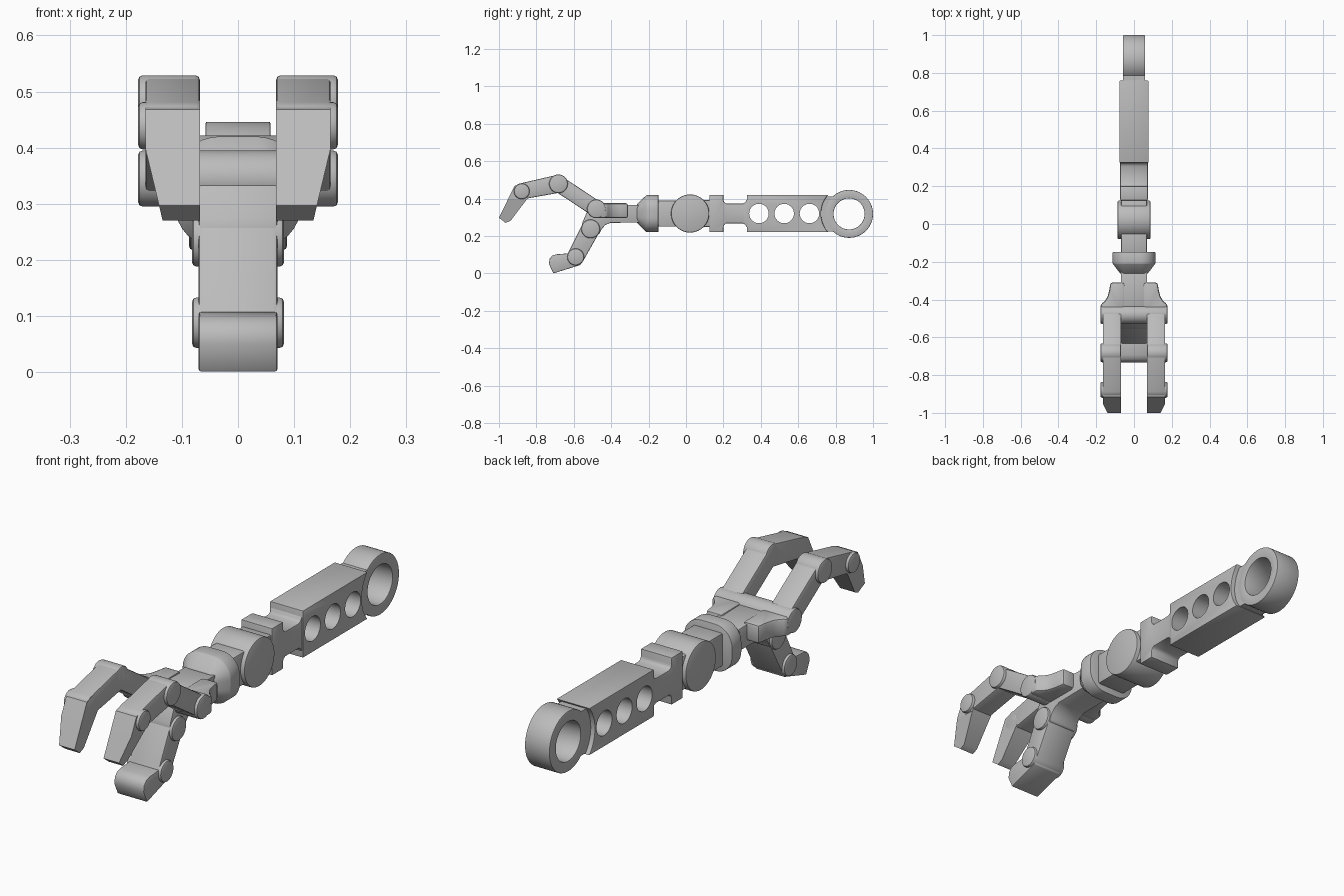
import bpy, bmesh, math

if "Cube" in bpy.data.objects:
    bpy.data.objects.remove(bpy.data.objects["Cube"])

grey = bpy.data.materials.new("plain_grey")
grey.diffuse_color = (0.5, 0.5, 0.5, 1)
grey.use_nodes = True
grey.node_tree.nodes["Principled BSDF"].inputs["Base Color"].default_value = grey.diffuse_color
Z0 = 0.32            # height of the arm axis
RY, RZ = 0.872, 0.318  # shoulder ring centre


def activate(ob):
    bpy.ops.object.select_all(action='DESELECT')
    ob.select_set(True)
    bpy.context.view_layer.objects.active = ob


def finish(name, bm, bevel=0.0):
    bmesh.ops.recalc_face_normals(bm, faces=bm.faces)
    me = bpy.data.meshes.new(name)
    bm.to_mesh(me)
    bm.free()
    me.materials.append(grey)
    ob = bpy.data.objects.new(name, me)
    bpy.context.collection.objects.link(ob)
    activate(ob)
    if bevel:
        m = ob.modifiers.new("bevel", 'BEVEL')
        m.width, m.segments = bevel, 2
        m.limit_method, m.angle_limit = 'ANGLE', math.radians(35)
        bpy.ops.object.modifier_apply(modifier=m.name)
    bpy.ops.object.shade_smooth_by_angle(angle=math.radians(32))
    return ob


def loft(name, rings, bevel=0.0):
    """Skin between closed rings of points and cap both ends."""
    bm = bmesh.new()
    vs = [[bm.verts.new(p) for p in r] for r in rings]
    n = len(vs[0])
    for a, b in zip(vs, vs[1:]):
        for i in range(n):
            j = (i + 1) % n
            bm.faces.new((a[i], a[j], b[j], b[i]))
    bm.faces.new(vs[0])
    bm.faces.new(vs[-1])
    return finish(name, bm, bevel)


def prism(name, pts, x0, x1, bevel=0.006):
    """Side profile of (y, z) points extruded along x; x may depend on z."""
    fx = x1 if callable(x1) else (lambda z: x1)
    return loft(name, [[(x0, y, z) for y, z in pts],
                       [(fx(z), y, z) for y, z in pts]], bevel)


def arc(y, z, r, a0, a1, n):
    return [(y + r * math.cos(math.radians(a0 + (a1 - a0) * i / n)),
             z + r * math.sin(math.radians(a0 + (a1 - a0) * i / n)))
            for i in range(n + 1)]


def disc(name, c, r, x0, x1, bevel=0.006, n=40):
    return prism(name, arc(c[0], c[1], r, 0, 360, n)[:-1], x0, x1, bevel)


def link(name, p, q, r1, r2, x0, x1):
    a = math.degrees(math.atan2(q[1] - p[1], q[0] - p[0]))
    pts = arc(*p, r1, a + 90, a + 270, 12) + arc(*q, r2, a - 90, a + 90, 12)
    return prism(name, pts, x0, x1)


def box(name, y0, y1, hz, hx, bevel=0.006):
    return prism(name, [(y0, Z0 - hz), (y1, Z0 - hz), (y1, Z0 + hz), (y0, Z0 + hz)],
                 -hx, hx, bevel)


# shoulder ring
bm = bmesh.new()
N = 56
loops = []
for r, x in ((0.128, -0.058), (0.128, 0.058), (0.083, 0.058), (0.083, -0.058)):
    loops.append([bm.verts.new((x, y, z)) for y, z in arc(RY, RZ, r, 0, 360, N)[:-1]])
for k in range(4):
    a, b = loops[k], loops[(k + 1) % 4]
    for i in range(N):
        j = (i + 1) % N
        bm.faces.new((a[i], a[j], b[j], b[i]))
finish("shoulder_ring", bm, 0.003)

# core joining ring and upper arm
h = 0.094
t = math.degrees(math.asin(h / 0.12))
prism("shoulder_core", [(0.716, RZ + h)] + arc(RY, RZ, 0.12, 180 - t, 180 + t, 16)
      + [(0.716, RZ - h)], -0.058, 0.058, 0)

# upper arm with concave end and three through holes
t = math.degrees(math.asin(0.1 / 0.15))
arm = prism("upper_arm", [(0.325, Z0 + 0.1)] + arc(RY, Z0, 0.15, 180 - t, 180 + t, 16)
            + [(0.325, Z0 - 0.1)], -0.078, 0.078, 0.004)
for y in (0.39, 0.525, 0.66):
    cutter = disc("hole_cutter", (y, Z0), 0.052, -0.2, 0.2, 0)
    cutter.hide_render = True
    activate(arm)
    m = arm.modifiers.new("hole", 'BOOLEAN')
    m.operation, m.solver, m.object = 'DIFFERENCE', 'EXACT', cutter
    bpy.ops.object.modifier_apply(modifier=m.name)
    bpy.data.objects.remove(cutter)
activate(arm)
bpy.ops.object.shade_smooth_by_angle(angle=math.radians(32))

# elbow block with filleted neck
half = [(0.125, 0.1), (0.2, 0.1), (0.2, 0.072), (0.204, 0.06), (0.215, 0.053),
        (0.305, 0.053), (0.318, 0.06), (0.325, 0.075), (0.335, 0.075)]
prism("elbow_block", [(y, Z0 + d) for y, d in half]
      + [(y, Z0 - d) for y, d in reversed(half)], -0.073, 0.073, 0.004)
box("elbow_rear_bracket", 0.04, 0.13, 0.072, 0.068)
disc("elbow_joint", (0.022, Z0), 0.102, -0.087, 0.087, 0.006, 56)
box("forearm", -0.155, 0.0, 0.07, 0.068)


# wrist collar: rounded rectangle that tapers forwards
def rounded(y, hx, hz, r):
    out = []
    for k, (sx, sz) in enumerate(((1, 1), (-1, 1), (-1, -1), (1, -1))):
        out += [(px, y, pz) for px, pz in
                arc(sx * (hx - r), Z0 + sz * (hz - r), r, 90 * k, 90 * k + 90, 8)]
    return out


loft("wrist_collar", [rounded(-0.148, 0.113, 0.1, 0.08), rounded(-0.21, 0.113, 0.1, 0.08),
                      rounded(-0.262, 0.073, 0.049, 0.035)], 0.003)

# palm, running down to the thumb joint
prism("palm", [(-0.243, 0.365), (-0.463, 0.37), (-0.527, 0.334), (-0.553, 0.275),
               (-0.559, 0.243), (-0.545, 0.205), (-0.51, 0.19), (-0.463, 0.211),
               (-0.452, 0.235), (-0.432, 0.258), (-0.404, 0.27), (-0.243, 0.272)],
      -0.07, 0.07, 0.004)

# finger joints and segments
K1, K2, K3 = (-0.479, 0.345), (-0.682, 0.479), (-0.878, 0.439)
disc("knuckle_axle", K1, 0.05, -0.178, 0.178, 0.008)
for side, s in (("left", -1), ("right", 1)):
    base = [(0.05, -0.31), (0.125, -0.31), (0.131, -0.35), (0.14, -0.385),
            (0.155, -0.408), (0.176, -0.425), (0.176, -0.47), (0.05, -0.47)]
    loft(side + "_finger_base", [[(s * x, y, z) for x, y in base]
                                 for z in (0.296, 0.375)], 0.012)
    link(side + "_finger_lower", K1, K2, 0.043, 0.043, s * 0.068, s * 0.165)
    link(side + "_finger_middle", K2, K3, 0.048, 0.043, s * 0.068, s * 0.165)
    disc(side + "_finger_middle_joint", K2, 0.05, s * 0.068, s * 0.178, 0.008)
    disc(side + "_finger_end_joint", K3, 0.042, s * 0.068, s * 0.178, 0.008)
    prism(side + "_fingertip_root", [(-0.917, 0.468), (-0.951, 0.398), (-0.853, 0.393),
                                     (-0.832, 0.42), (-0.869, 0.484)],
          s * 0.068, s * 0.165, 0)
    prism(side + "_fingertip", [(-0.951, 0.398), (-1.0, 0.297), (-0.965, 0.27),
                                (-0.938, 0.281), (-0.853, 0.393)],
          s * 0.068, lambda z: s * (0.165 - 0.24 * (0.398 - z)), 0)

# thumb
T1, T2 = (-0.51, 0.238), (-0.59, 0.088)
disc("thumb_base_joint", T1, 0.05, -0.082, 0.082, 0.008)
link("thumb_lower", T1, T2, 0.05, 0.046, -0.07, 0.07)
disc("thumb_end_joint", T2, 0.045, -0.082, 0.082, 0.008)
prism("thumb_tip", [(-0.548, 0.094), (-0.591, 0.11), (-0.693, 0.102), (-0.715, 0.095),
                    (-0.729, 0.078), (-0.733, 0.051), (-0.709, 0.0), (-0.564, 0.045)],
      -0.07, 0.07, 0.004)
